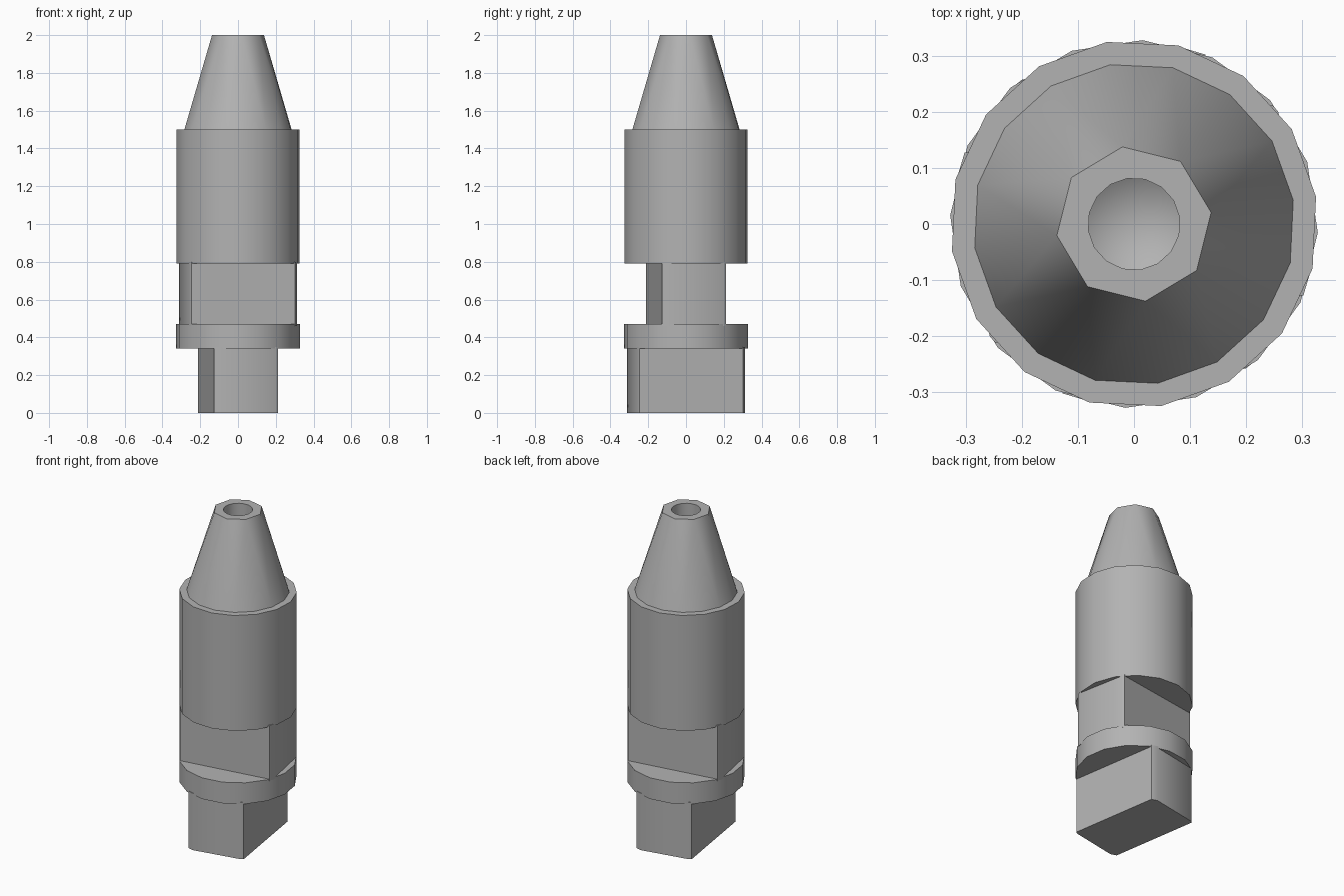
import bpy, bmesh
from math import cos, sin, radians, tau

cube = bpy.data.objects.get("Cube")
if cube:
    bpy.data.objects.remove(cube)

steel = bpy.data.materials.new("grey steel")
steel.use_nodes = True
grey = (0.45, 0.45, 0.45, 1)
steel.diffuse_color = grey
steel.node_tree.nodes["Principled BSDF"].inputs["Base Color"].default_value = grey

PHASE = radians(8.5)


def ring(bm, radius, z, sides, phase=PHASE):
    return [bm.verts.new((radius * cos(phase + tau * i / sides),
                          radius * sin(phase + tau * i / sides), z))
            for i in range(sides)]


def bridge(bm, low, high):
    n = len(low)
    for i in range(n):
        j = (i + 1) % n
        bm.faces.new((low[i], low[j], high[j], high[i]))


def finish(bm, name):
    mesh = bpy.data.meshes.new(name)
    bm.to_mesh(mesh)
    bm.free()
    mesh.materials.append(steel)
    obj = bpy.data.objects.new(name, mesh)
    bpy.context.collection.objects.link(obj)
    bpy.ops.object.select_all(action="DESELECT")
    obj.select_set(True)
    bpy.context.view_layer.objects.active = obj
    bpy.ops.object.shade_smooth_by_angle(angle=radians(35))


def cylinder(name, radius, z0, z1, phase):
    bm = bmesh.new()
    low, high = (ring(bm, radius, z, 16, phase) for z in (z0, z1))
    bridge(bm, low, high)
    bm.faces.new(low[::-1])
    bm.faces.new(high)
    finish(bm, name)


# Half outline of the two-flat shank; the other half is its half turn
HALF = [(-0.127, -0.302), (-0.09, -0.313), (0.2, -0.257), (0.212, -0.247)]
OUTLINE = HALF + [(-x, -y) for x, y in HALF]


def flatted(name, z0, z1, quarter_turn):
    bm = bmesh.new()
    pts = [(-y, x) if quarter_turn else (x, y) for x, y in OUTLINE]
    low, high = ([bm.verts.new((x, y, z)) for x, y in pts] for z in (z0, z1))
    bridge(bm, low, high)
    bm.faces.new(low[::-1])
    bm.faces.new(high)
    finish(bm, name)


flatted("drive_tang", 0, 0.35, False)
cylinder("collar", 0.328, 0.34, 0.47, PHASE + tau / 32)
flatted("wrench_flats", 0.46, 0.80, True)
cylinder("body", 0.328, 0.79, 1.5, PHASE)

# Tapered nose: sixteen sides at the base, eight at the tip
bm = bmesh.new()
base = ring(bm, 0.287, 1.5, 16)
tip = ring(bm, 0.139, 2.0, 8)
for i in range(8):
    a, b, c = base[2 * i], base[2 * i + 1], base[(2 * i + 2) % 16]
    t, u = tip[i], tip[(i + 1) % 8]
    bm.faces.new((a, b, t))
    bm.faces.new((b, u, t))
    bm.faces.new((b, c, u))

# Flat rim around the drilled hole
mouth = ring(bm, 0.082, 2.0, 16)
for i in range(8):
    a, b, c = mouth[2 * i], mouth[2 * i + 1], mouth[(2 * i + 2) % 16]
    t, u = tip[i], tip[(i + 1) % 8]
    bm.faces.new((t, b, a))
    bm.faces.new((t, u, b))
    bm.faces.new((u, c, b))

# Hole wall and conical drill point
floor = ring(bm, 0.082, 1.6, 16)
bridge(bm, floor, mouth)
for f in bm.faces[-16:]:
    f.normal_flip()
point = bm.verts.new((0, 0, 1.55))
for i in range(16):
    bm.faces.new((floor[i], floor[(i + 1) % 16], point))
finish(bm, "nose")
